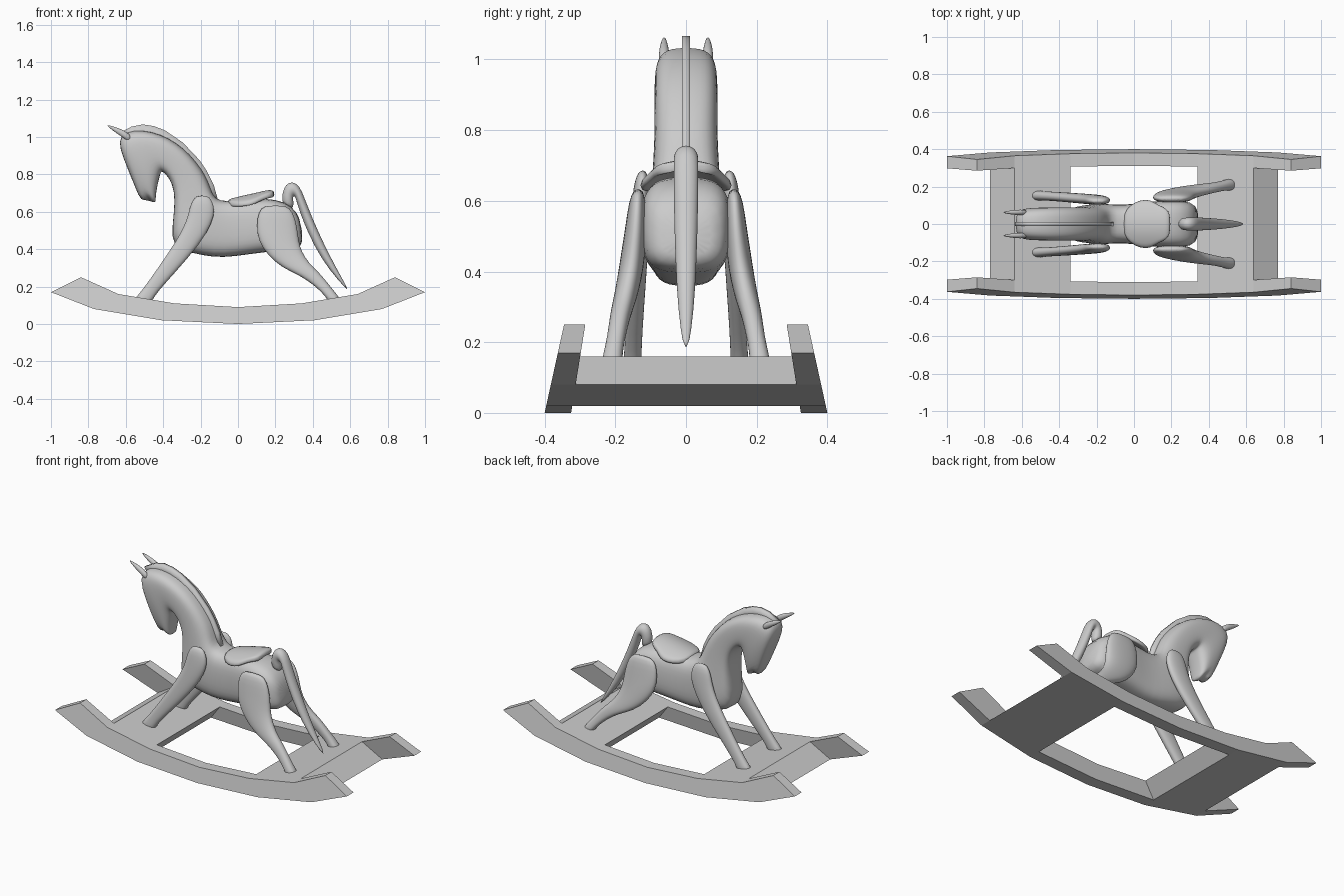
import bpy, bmesh, math


def skin(name, rings, smooth=False, mirror=False, subsurf=0):
    """Join a list of equal-length point rings into a closed solid."""
    bm = bmesh.new()
    vs = [[bm.verts.new(p) for p in r] for r in rings]
    n = len(vs[0])
    for a, b in zip(vs, vs[1:]):
        for i in range(n):
            j = (i + 1) % n
            bm.faces.new((a[i], a[j], b[j], b[i]))
    bm.faces.new(vs[0])
    bm.faces.new(vs[-1])
    bmesh.ops.recalc_face_normals(bm, faces=bm.faces)
    me = bpy.data.meshes.new(name)
    bm.to_mesh(me)
    bm.free()
    ob = bpy.data.objects.new(name, me)
    bpy.context.collection.objects.link(ob)
    if mirror:
        m = ob.modifiers.new("mirror", 'MIRROR')
        m.use_axis = (False, True, False)
        m.use_mirror_merge = False
    if subsurf:
        s = ob.modifiers.new("subsurf", 'SUBSURF')
        s.levels = s.render_levels = subsurf
    if smooth:
        for p in me.polygons:
            p.use_smooth = True
    return ob


def ring(x1, z1, x2, z2, hy, y=0.0, power=2.0, n=20, notch=0.0):
    """Rounded section whose long axis runs between two side-view points."""
    pts = []
    for i in range(n):
        a = 2 * math.pi * i / n
        c, s = [math.copysign(abs(f) ** (2 / power), f) if abs(f) > 1e-6 else 0.0
                for f in (math.cos(a), math.sin(a))]
        t = (1 + c) / 2
        pts.append((x2 + (x1 - x2) * t, y + hy * s,
                    z2 + (z1 - z2) * t + notch * (1 - abs(c))))
    return pts


# rockers, leaning inwards
bottom = [(-1, .17), (-.77, .08), (-.41, .02), (0, 0), (.41, .02), (.77, .08), (1, .17)]
top = [(-.84, .25), (-.64, .16), (-.34, .11), (0, .09), (.34, .11), (.64, .16), (.84, .25)]


def outer(z):
    return .40 - .22 * z


def inner(z):
    return .325 - .16 * z


skin("rocker", [[(bx, outer(bz), bz), (bx, inner(bz), bz), (tx, inner(tz), tz), (tx, outer(tz), tz)]
                for (bx, bz), (tx, tz) in zip(bottom, top)], mirror=True)

# cross planks
quad = [(.34, .11), (.64, .16), (.77, .08), (.41, .02)]
for s, name in ((-1, "front_plank"), (1, "back_plank")):
    skin(name, [[(s * x, k * inner(z), z) for x, z in quad] for k in (-1, 1)])

# body, neck and head in one sweep from rump to muzzle
body = [
    (.335, .56, .35, .44, .08), (.29, .635, .325, .40, .12), (.20, .67, .21, .39, .132),
    (.10, .67, .08, .375, .12), (0, .66, -.02, .36, .105), (-.10, .655, -.13, .353, .105),
    (-.135, .69, -.25, .38, .11), (-.15, .74, -.355, .405, .10), (-.175, .80, -.352, .53, .095),
    (-.225, .87, -.335, .66, .09), (-.29, .94, -.35, .75, .09), (-.37, .995, -.385, .80, .09),
    (-.46, 1.03, -.41, .82, .09), (-.56, 1.04, -.415, .80, .088), (-.635, 1.01, -.42, .78, .088),
    (-.635, .94, -.43, .74, .084), (-.59, .83, -.437, .70, .074), (-.55, .73, -.44, .67, .06)]
rings = [ring(*b, power=3.2) for b in body]
rings.append(ring(-.515, .645, -.44, .64, .045, power=3, notch=.05))
skin("horse_body", rings, smooth=True, subsurf=1)

# mane: thin strip along the crest
crest = [(-.105, .655), (-.13, .745), (-.165, .815), (-.205, .875), (-.295, .97),
         (-.39, 1.035), (-.45, 1.058), (-.51, 1.067), (-.57, 1.055), (-.635, 1.02)]
under = [(-.16, .65), (-.19, .73), (-.22, .78), (-.26, .83), (-.33, .91),
         (-.41, .97), (-.46, .99), (-.51, 1.0), (-.56, .99), (-.60, .97)]
mane = skin("mane", [[(a, -.012, b), (a, .012, b), (c, .012, d), (c, -.012, d)]
                     for (a, b), (c, d) in zip(crest, under)], smooth=True)

# ears
ears = [(-.565, 1.0, -.58, .97, .014), (-.60, 1.032, -.618, .998, .016),
        (-.65, 1.052, -.66, 1.026, .012), (-.70, 1.066, -.702, 1.06, .003)]
skin("ears", [ring(*e, y=.062, n=12) for e in ears], smooth=True, mirror=True, subsurf=1)

# front legs
front = [
    (-.22, .687, -.165, .687, .008, .122), (-.245, .66, -.14, .665, .020, .125),
    (-.262, .61, -.122, .61, .025, .127), (-.275, .55, -.137, .54, .027, .13),
    (-.325, .45, -.20, .43, .027, .135), (-.435, .29, -.34, .27, .025, .145),
    (-.512, .18, -.432, .17, .024, .15), (-.55, .14, -.455, .13, .027, .152),
    (-.55, .125, -.46, .12, .027, .152)]
skin("front_legs", [ring(*f, power=2.3) for f in front], smooth=True, mirror=True, subsurf=1)

# back legs
back = [
    (.14, .635, .26, .635, .012, .135), (.108, .60, .295, .60, .024, .138),
    (.098, .53, .318, .52, .030, .142), (.105, .45, .325, .44, .035, .15),
    (.155, .37, .342, .385, .035, .16), (.235, .30, .38, .325, .033, .175),
    (.33, .26, .425, .285, .029, .187), (.41, .205, .475, .225, .026, .197),
    (.455, .16, .515, .175, .027, .207), (.475, .135, .547, .135, .031, .21),
    (.48, .12, .547, .12, .031, .21)]
skin("back_legs", [ring(*b, power=2.3) for b in back], smooth=True, mirror=True, subsurf=1)

# tail
tail = [
    (.235, .63, .30, .61, .030), (.235, .70, .295, .665, .032), (.255, .748, .295, .68, .034),
    (.29, .763, .30, .685, .035), (.33, .74, .308, .675, .035), (.357, .67, .32, .63, .035),
    (.40, .56, .35, .545, .034), (.458, .43, .405, .42, .030), (.525, .30, .485, .29, .023),
    (.592, .18, .583, .183, .008)]
skin("tail", [ring(*t) for t in tail], smooth=True, subsurf=1)

# saddle: arched pad, (x, half width, top height)
pad = [(-.058, .055, .665), (-.02, .105, .675), (.04, .132, .69), (.09, .13, .70),
       (.13, .10, .71), (.17, .088, .718), (.195, .055, .712)]
ts = [i / 5 - 1 for i in range(11)]
rings = []
for x, w, z in pad:
    upper = [(x, t * w, z - 2.2 * (t * w) ** 2) for t in ts]
    rings.append(upper + [(px, py, pz - .03) for px, py, pz in reversed(upper)])
skin("saddle", rings, smooth=True, subsurf=1)
